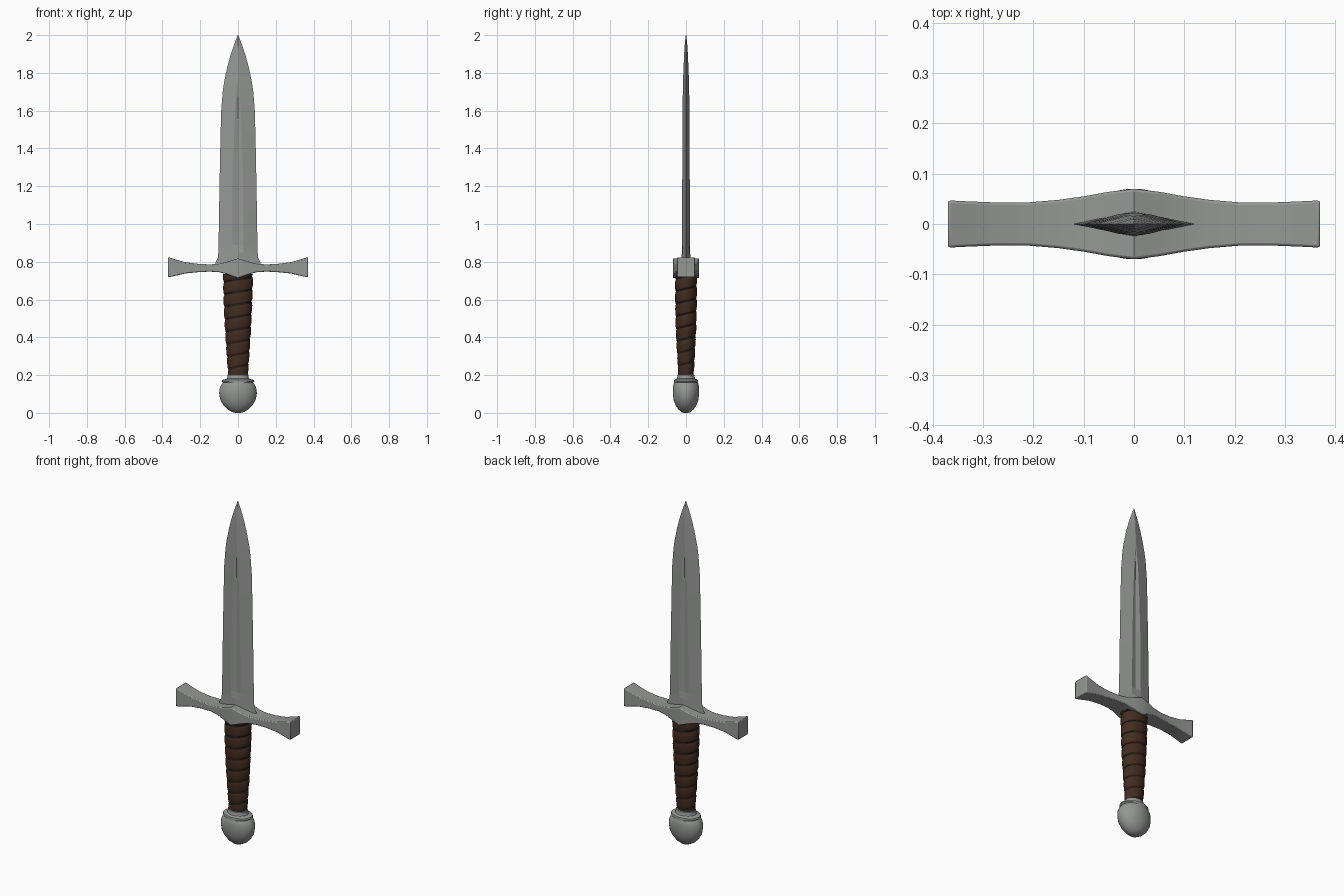
import bpy, bmesh, math

if "Cube" in bpy.data.objects:
    bpy.data.objects.remove(bpy.data.objects["Cube"])


def material(name, rgb):
    m = bpy.data.materials.new(name)
    m.diffuse_color = (*rgb, 1)
    m.use_nodes = True
    m.node_tree.nodes["Principled BSDF"].inputs["Base Color"].default_value = m.diffuse_color
    return m


steel = material("steel grey", (0.30, 0.31, 0.30))
leather = material("brown leather", (0.055, 0.026, 0.015))
groove = material("dark leather groove", (0.022, 0.011, 0.007))


def finish(name, bm, mats, angle):
    bmesh.ops.remove_doubles(bm, verts=bm.verts, dist=1e-5)
    bmesh.ops.recalc_face_normals(bm, faces=bm.faces)
    me = bpy.data.meshes.new(name)
    bm.to_mesh(me)
    bm.free()
    ob = bpy.data.objects.new(name, me)
    bpy.context.collection.objects.link(ob)
    for m in mats:
        me.materials.append(m)
    bpy.ops.object.select_all(action='DESELECT')
    ob.select_set(True)
    bpy.context.view_layer.objects.active = ob
    bpy.ops.object.shade_smooth_by_angle(angle=math.radians(angle))
    return ob


def loft(sections):
    """Closed skin through rings of equal point count, capped at both ends."""
    bm = bmesh.new()
    rings = [[bm.verts.new(p) for p in s] for s in sections]
    n = len(rings[0])
    for a, b in zip(rings, rings[1:]):
        for i in range(n):
            j = (i + 1) % n
            bm.faces.new((a[i], a[j], b[j], b[i]))
    bm.faces.new(rings[0])
    bm.faces.new(rings[-1])
    return bm


# blade: diamond section with a fuller (z, half width, half thickness, fuller half width, fuller depth)
blade_rows = [
    (0.77, 0.122, 0.025, 0.030, -0.006), (0.795, 0.120, 0.025, 0.030, -0.006),
    (0.82, 0.107, 0.024, 0.030, -0.005), (0.85, 0.104, 0.022, 0.030, -0.003),
    (0.89, 0.103, 0.020, 0.030, 0.007), (1.20, 0.098, 0.020, 0.028, 0.007),
    (1.45, 0.093, 0.019, 0.021, 0.006), (1.60, 0.089, 0.018, 0.015, 0.005),
    (1.70, 0.081, 0.017, 0.008, 0.003), (1.75, 0.074, 0.016, 0.003, 0.0),
    (1.83, 0.057, 0.013, 0.002, 0.0), (1.90, 0.038, 0.010, 0.002, 0.0),
    (1.96, 0.017, 0.006, 0.001, 0.0), (2.0, 0.0015, 0.001, 0.0005, 0.0)]


def blade_section(z, w, t, g, d):
    y = t if d >= 0 else t + d
    c = y - d
    return [(w, 0, z), (g, y, z), (0, c, z), (-g, y, z),
            (-w, 0, z), (-g, -y, z), (0, -c, z), (g, -y, z)]


finish("blade", loft([blade_section(*r) for r in blade_rows]), [steel], 9)

# crossguard: flared arms mirrored about the centre ridge (x, z low, z high, half depth)
arm = [(0, 0.713, 0.818, 0.070), (0.05, 0.731, 0.802, 0.064), (0.10, 0.745, 0.789, 0.055),
       (0.15, 0.748, 0.786, 0.048), (0.21, 0.745, 0.789, 0.043), (0.28, 0.738, 0.798, 0.043),
       (0.33, 0.726, 0.812, 0.045), (0.37, 0.717, 0.825, 0.047)]
rows = [(-x, a, b, h) for x, a, b, h in arm[:0:-1]] + arm
guard = finish("crossguard", loft([[(x, -h, a), (x, h, a), (x, h, b), (x, -h, b)]
                                   for x, a, b, h in rows]), [steel], 20)
bev = guard.modifiers.new("soft edges", 'BEVEL')
bev.width = 0.005
bev.segments = 2
bev.limit_method = 'ANGLE'
bev.angle_limit = math.radians(40)

# pommel: flattened ball with a collar (z, half width x, half depth y)
pommel_rows = [
    (0.0, 0.012, 0.010), (0.004, 0.030, 0.025), (0.018, 0.055, 0.040), (0.04, 0.077, 0.055),
    (0.07, 0.094, 0.066), (0.105, 0.100, 0.070), (0.135, 0.096, 0.070), (0.153, 0.086, 0.066),
    (0.160, 0.080, 0.063), (0.166, 0.087, 0.064), (0.174, 0.084, 0.062), (0.181, 0.060, 0.049),
    (0.190, 0.056, 0.046), (0.201, 0.056, 0.045), (0.206, 0.048, 0.037)]
ring = [2 * math.pi * i / 40 for i in range(40)]
finish("pommel", loft([[(a * math.cos(t), b * math.sin(t), z) for t in ring]
                       for z, a, b in pommel_rows]), [steel], 35)

# grip: oval handle with a helical wrap groove
Z0, Z1, PITCH, N = 0.195, 0.735, 0.066, 40
taper = [(0.19, 0.052, 0.041), (0.30, 0.060, 0.047), (0.45, 0.070, 0.055),
         (0.60, 0.077, 0.058), (0.74, 0.080, 0.058)]
wrap = [(0.0, 0.93), (0.10, 0.965), (0.28, 1.0), (0.68, 1.0), (0.90, 0.975)]


def grip_size(z):
    for (za, xa, ya), (zb, xb, yb) in zip(taper, taper[1:]):
        if z <= zb:
            f = (z - za) / (zb - za)
            return xa + f * (xb - xa), ya + f * (yb - ya)
    return taper[-1][1:]


bm = bmesh.new()
strips = []
turns = int((Z1 - Z0) / PITCH) + 2
for k in range(-1, turns):
    for part, (f, s) in enumerate(wrap):
        row = []
        for i in range(N + 1):
            t = 2 * math.pi * i / N
            z = min(Z1, max(Z0, Z0 + PITCH * (k + f + i / N)))
            a, b = grip_size(z)
            row.append(bm.verts.new((s * a * math.cos(t), s * b * math.sin(t), z)))
        strips.append((part, row))
for (part, a), (_, b) in zip(strips, strips[1:]):
    for i in range(N):
        quad = (a[i], a[i + 1], b[i + 1], b[i])
        if max(v.co.z for v in quad) - min(v.co.z for v in quad) < 1e-6:
            continue
        face = bm.faces.new(quad)
        face.material_index = 1 if part in (0, 4) else 0
bmesh.ops.delete(bm, geom=[v for v in bm.verts if not v.link_faces], context='VERTS')
finish("grip", bm, [leather, groove], 40)
